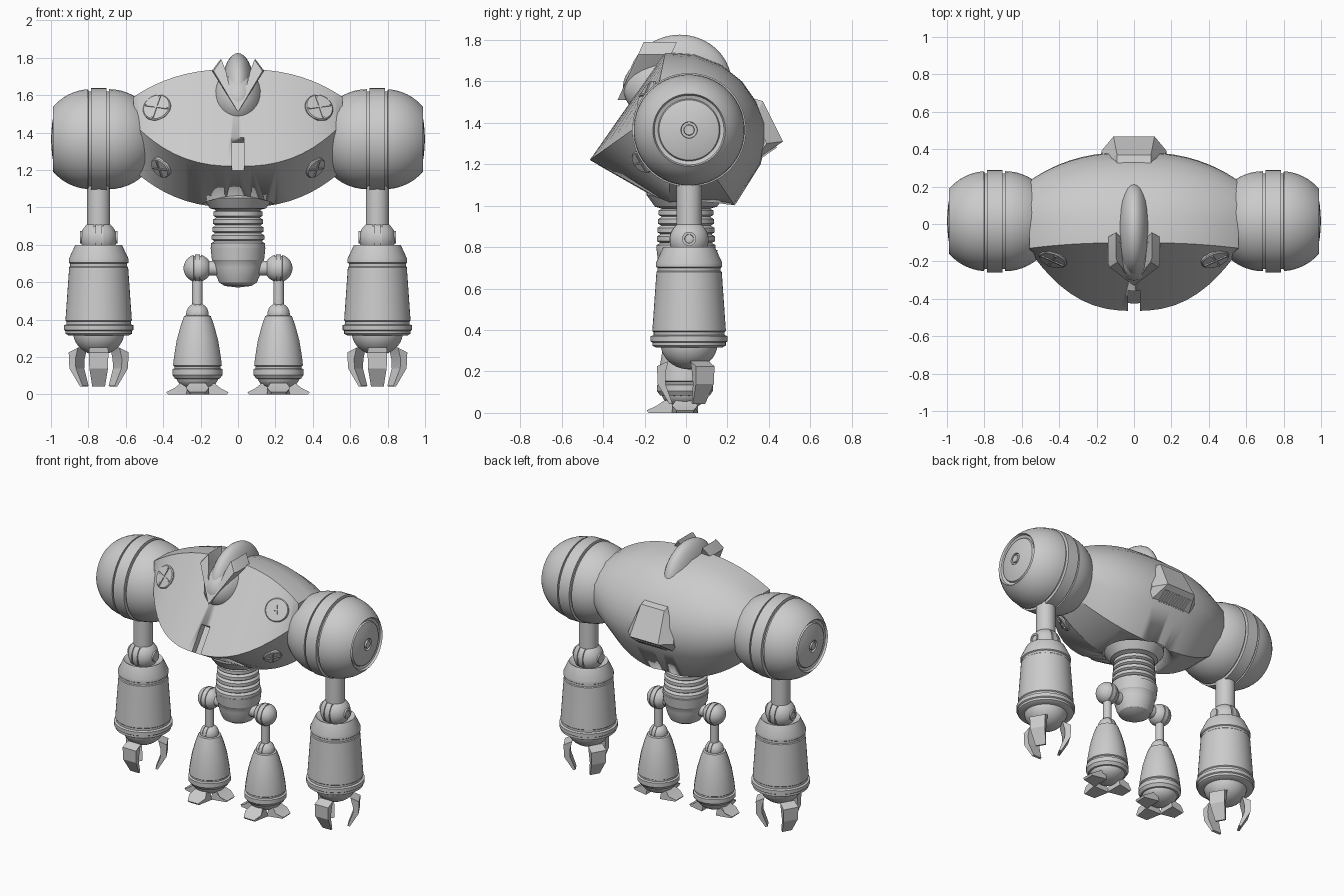
import bpy, bmesh
from math import pi, sin, cos, sqrt, radians, atan2
from mathutils import Matrix, Vector
from mathutils.bvhtree import BVHTree

if "Cube" in bpy.data.objects:
    bpy.data.objects.remove(bpy.data.objects["Cube"])

T, R = Matrix.Translation, Matrix.Rotation
AX = R(pi / 2, 4, 'Y')  # turns a lathe axis from z to x


def make(name, bm, mirror=False, angle=32):
    bmesh.ops.recalc_face_normals(bm, faces=bm.faces)
    for f in bm.faces:
        f.smooth = True
    for e in bm.edges:
        if len(e.link_faces) == 2 and e.calc_face_angle(0) > radians(angle):
            e.smooth = False
    me = bpy.data.meshes.new(name)
    bm.to_mesh(me)
    ob = bpy.data.objects.new(name, me)
    bpy.context.collection.objects.link(ob)
    if mirror:
        ob.modifiers.new("mirror", 'MIRROR').use_clip = False
    return ob


def loft(bm, rings, M=Matrix()):
    vs = [[bm.verts.new(M @ Vector(p)) for p in r] for r in rings]
    n = len(vs[0])
    for a, b in zip(vs, vs[1:]):
        for i in range(n):
            bm.faces.new((a[i], a[(i + 1) % n], b[(i + 1) % n], b[i]))
    bm.faces.new(vs[0])
    bm.faces.new(vs[-1][::-1])


def lathe(bm, prof, M=Matrix(), n=32):
    loft(bm, [[(max(r, .001) * sin(2 * pi * (i + .5) / n), -max(r, .001) * cos(2 * pi * (i + .5) / n), z)
               for i in range(n)] for r, z in prof], M)


def box(bm, M, x, y, z):
    bmesh.ops.create_cube(bm, size=1, matrix=M @ Matrix.Diagonal((x, y, z, 1)))


def turned(name, prof, M, mirror=False, n=32):
    bm = bmesh.new()
    lathe(bm, prof, M, n)
    return make(name, bm, mirror)


def ball(r):
    # sphere profile with two grooves around a central band
    a = [(r * sin(t), r * cos(t)) for t in [1.3 * i / 8 for i in range(9)]]
    a += [(r * .9, r * .26), (r * .9, r * .18), (r * .98, r * .18)]
    return a + [(p, -q) for p, q in reversed(a)]


# Torso: one section at the middle blending to a smaller one at the shoulders
mid = [(-.1, 1.74), (-.465, 1.22), (-.08, 1.0), (.235, 1.0), (.36, 1.2), (.385, 1.3), (.38, 1.4),
       (.34, 1.5), (.27, 1.6), (.17, 1.68), (.04, 1.73)]
end = [(-.13, 1.59), (-.14, 1.45), (-.08, 1.2), (.1, 1.2), (.2, 1.28), (.23, 1.34), (.23, 1.4),
       (.22, 1.46), (.17, 1.52), (.1, 1.57), (0, 1.59)]
bm = bmesh.new()
rings = []
for i in range(-12, 13):
    x = .56 * sin(i / 12 * pi / 2)
    f = 1 - abs(x / .56) ** 2.5
    rings.append([(x, e[0] + (m[0] - e[0]) * f, e[1] + (m[1] - e[1]) * f) for m, e in zip(mid, end)])
loft(bm, rings)
bmesh.ops.recalc_face_normals(bm, faces=bm.faces)
surface = BVHTree.FromBMesh(bm)
torso = make("torso", bm)

# Cutters: chest slot and waist socket
slope = -atan2(.365, .52)
bm = bmesh.new()
box(bm, T((0, -.41, 1.295)) @ R(slope, 4, 'X'), .066, .09, .19)
slot = make("slot_cutter", bm)
socket = turned("socket_cutter", [(.25, .9), (.23, 1.0), (.18, 1.1)], T((0, .02, 0)))
for c in (slot, socket):
    m = torso.modifiers.new("cut", 'BOOLEAN')
    m.operation, m.object, m.solver = 'DIFFERENCE', c, 'EXACT'
    c.hide_render = True
    c.hide_viewport = False
    c.display_type = 'WIRE'
bpy.context.view_layer.update()
cut = bpy.data.meshes.new_from_object(torso.evaluated_get(bpy.context.evaluated_depsgraph_get()))
torso.modifiers.clear()
torso.data = cut
for c in (slot, socket):
    bpy.data.objects.remove(c)

# Cross-head bolts lying on the torso surface
for name, p, r in (("upper_bolt", (.435, -.2, 1.54), .077), ("lower_bolt", (.42, -.22, 1.2), .06)):
    loc, nor, _, _ = surface.find_nearest(Vector(p))
    M = T(loc) @ nor.to_track_quat('Z', 'Y').to_matrix().to_4x4()
    bm = bmesh.new()
    lathe(bm, [(r, -.04), (r, .006), (r * .93, .012), (0, .014)], M)
    for a in (.15, .15 + pi / 2):
        box(bm, M @ R(a, 4, 'Z') @ T((0, 0, .01)), r * 1.7, r * .13, .018)
    make(name, bm, True)

# Back hood with vent fins underneath
bm = bmesh.new()
for x, y, z in ((.09, .28, 1.53), (.09, .37, 1.505), (.11, .468, 1.31), (.175, .39, 1.30),
                (.17, .31, 1.2), (.15, .33, 1.42)):
    for s in (-1, 1):
        bm.verts.new((s * x, y, z))
bmesh.ops.convex_hull(bm, input=bm.verts)
make("back_hood", bm, angle=15)
bm = bmesh.new()
for i in range(11):
    box(bm, T((-.1 + .02 * i, .38, 1.252)) @ R(atan2(.11, .158), 4, 'X'), .008, .13, .02)
make("vent_fins", bm)

# Head: long dome, lower cowl and V-shaped visor
for name, c, s in (("head_dome", (0, -.03, 1.59), (.095, .25, .235)),
                   ("head_cowl", (0, -.04, 1.57), (.15, .265, .18))):
    bm = bmesh.new()
    bmesh.ops.create_uvsphere(bm, u_segments=32, v_segments=20, radius=1,
                              matrix=T(c) @ Matrix.Diagonal((*s, 1)))
    make(name, bm)
vee = [(0, 1.51), (.14, 1.73), (.095, 1.79), (.07, 1.73), (.052, 1.66), (0, 1.6)]
bm = bmesh.new()
loft(bm, [[(x * k, -.33 + (z - 1.51) * .45 + d, z) for x, z in vee] for d, k in ((0, .93), (.02, 1), (.16, 1))])
make("visor", bm, True)

# Shoulders: two half balls, a raised band and an outer cap
N = 10
prof = [(.268 * sin(t), .69 - .268 * cos(t)) for t in [pi / 2 * (i + 3) / (N + 3) for i in range(N + 1)]]
prof += [(.255, .69), (.255, .702), (.275, .704), (.275, .785), (.255, .787), (.255, .80)]
prof += [(.268 * cos(t), .785 + .268 * sin(t)) for t in [.06 + .8 * i / 8 for i in range(9)]]
prof += [(.168, .974), (.15, .968), (.145, .978), (.1, .992), (.04, .998), (.038, .985), (.026, .985), (.024, 1.0), (0, 1.0)]
turned("shoulder", prof, T((0, .015, 1.365)) @ AX, True, 48)

# Arms
A = T((.745, .015, 0))
turned("upper_arm", [(.062, .84), (.062, 1.15)], A, True)
turned("elbow", ball(.097), A @ T((0, 0, .835)) @ AX, True)
turned("elbow_pin", [(.034, -.1), (.034, .1), (.022, .1), (.02, .093), (0, .093)], A @ T((0, 0, .84)) @ AX, True, 20)
turned("forearm", [(.09, .78), (.125, .8), (.16, .725), (.16, .705), (.153, .70), (.153, .685), (.158, .68),
                   (.178, .395), (.172, .39), (.172, .375), (.186, .37), (.186, .345), (.178, .34), (.178, .325),
                   (.16, .315), (.1, .315)], A, True, 48)
turned("wrist", [(.138 * cos(t), .335 - .125 * sin(t)) for t in [pi / 2 * i / 10 for i in range(11)]], A, True)

# Three bent claws per hand
claw = [(.10, .25, .05), (.155, .225, .052), (.152, .14, .05), (.095, .042, .034), (.08, .045, .032),
        (.115, .14, .045), (.115, .19, .05)]
bm = bmesh.new()
for k in range(3):
    loft(bm, [[(s * w, -r, z) for r, z, w in claw] for s in (-1, 1)], A @ R(k * 2 * pi / 3, 4, 'Z'))
make("claws", bm, True, 15)

# Ribbed waist and pelvis
prof = [(.19, 1.09), (.19, 1.05), (.15, .995), (.13, .99)]
for i in range(5):
    z, r = .985 - .042 * i, .132 + .003 * i
    prof += [(r - .014, z), (r, z - .008), (r, z - .03), (r - .014, z - .038)]
turned("waist", prof + [(.12, .75)], Matrix(), n=40)
turned("pelvis", [(.12, .79), (.147, .785), (.14, .72), (.132, .71), (.128, .68), (.115, .63), (.1, .598),
                  (.07, .58), (0, .572)], T((0, .005, 0)), n=40)

# Legs
L = T((.217, -.005, 0))
turned("hip_peg", [(.04, .1), (.04, .2)], T((0, -.005, .675)) @ AX, True, 20)
turned("hip_ball", ball(.074), L @ T((0, 0, .675)) @ AX, True)
turned("thigh", [(.028, .42), (.028, .64)], L, True, 20)
turned("knee", ball(.06), L @ T((0, 0, .43)) @ AX, True, 24)
turned("shin", [(.05, .425), (.072, .42), (.09, .37), (.112, .29), (.127, .2), (.132, .155), (.124, .15),
                (.124, .14), (.136, .135), (.136, .105), (.122, .085), (.1, .08)], L, True, 20)
turned("ankle", [(.115 * cos(t), .10 - .08 * sin(t)) for t in [pi / 2 * i / 8 for i in range(9)]], L, True, 24)

# Three splayed toes per foot
toe = [(.06, .065, .04), (.10, .06, .045), (.135, .035, .062), (.185, .012, .04), (.175, 0, .04), (.06, 0, .062)]
bm = bmesh.new()
for k in (-1, 0, 1):
    loft(bm, [[(s * w, -r * (1 if k == 0 else .9), z) for r, z, w in toe] for s in (-1, 1)], L @ R(k * pi / 2, 4, 'Z'))
make("toes", bm, True, 15)
